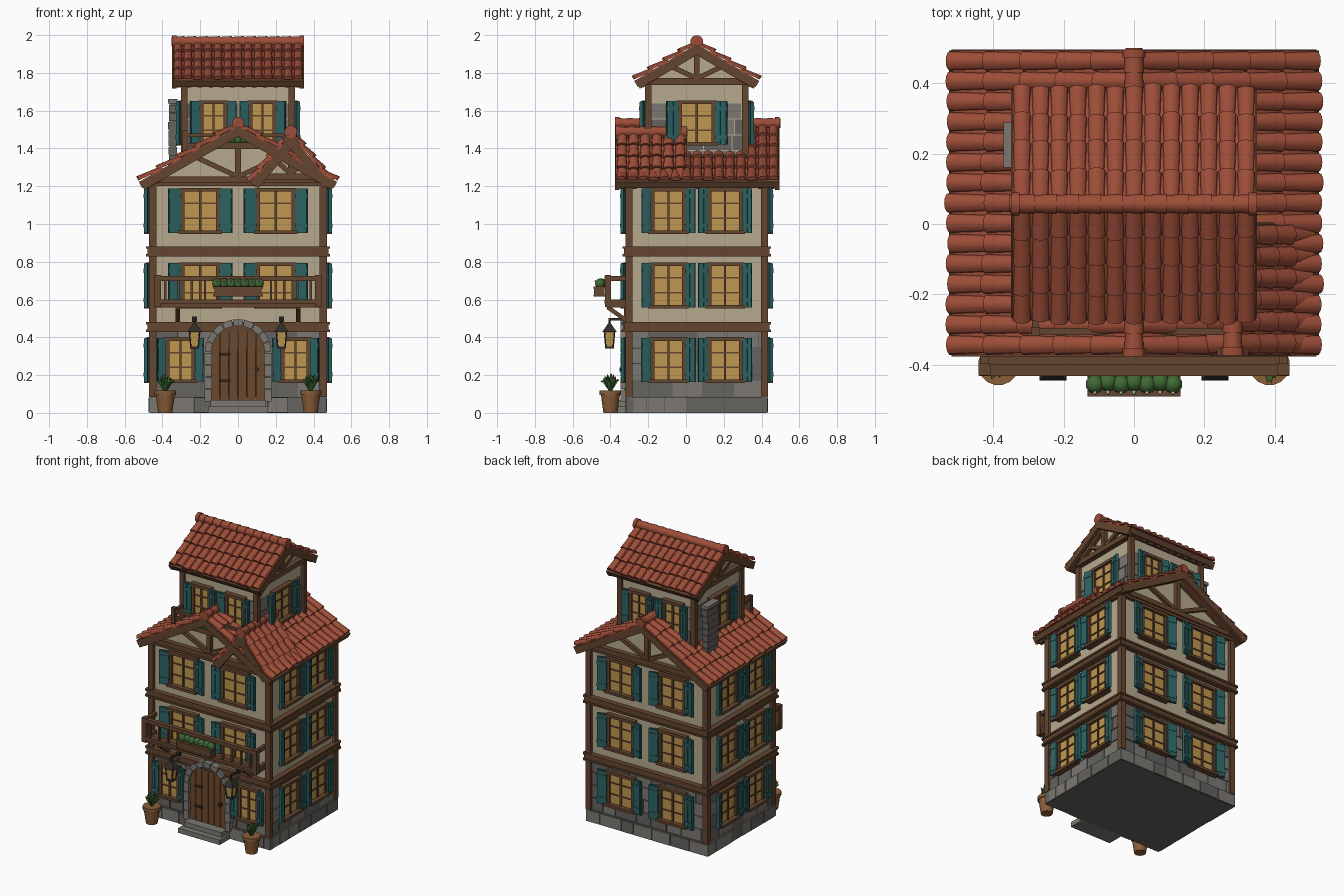
import bpy, bmesh, math, random
from mathutils import Matrix, Vector

if "Cube" in bpy.data.objects:
    bpy.data.objects.remove(bpy.data.objects["Cube"])
random.seed(4)
T, Rot, I = Matrix.Translation, Matrix.Rotation, Matrix.Identity(4)
CY = 0.057
WOOD, DARK, STONE, STONE2 = (.13, .06, .028), (.03, .025, .02), (.20, .19, .17), (.13, .125, .115)
PLASTER, TILE, TEAL, GLASS = (.47, .40, .27), (.34, .075, .04), (.025, .12, .12), (.52, .31, .08)
DOOR, LEAF, CLAY, PALE = (.15, .065, .025), (.05, .14, .035), (.25, .11, .04), (.6, .6, .45)
parts = {}


def part(name, color):
    return parts.setdefault(name, (bmesh.new(), color))[0]


def box(name, col, c, s, M=I, R=I):
    bmesh.ops.create_cube(part(name, col), size=1, matrix=M @ T(c) @ R @ Matrix.Diagonal((*s, 1)))


def beam(name, col, a, b, w, d, M=I):
    a, b = Vector(a), Vector(b)
    R = (b - a).to_track_quat('Z', 'Y').to_matrix().to_4x4()
    box(name, col, (a + b) / 2, (d, w, (b - a).length), M, R)


def cone(name, col, a, b, r1, r2, seg=10, M=I):
    a, b = Vector(a), Vector(b)
    R = (b - a).to_track_quat('Z', 'Y').to_matrix().to_4x4() @ Rot(math.pi / seg, 4, 'Z')
    bmesh.ops.create_cone(part(name, col), cap_ends=True, segments=seg, radius1=r1, radius2=r2,
                          depth=(b - a).length, matrix=M @ T((a + b) / 2) @ R)


def loft(bm, rings):
    vs = [[bm.verts.new(p) for p in r] for r in rings]
    n = len(vs[0])
    for a, b in zip(vs, vs[1:]):
        for i in range(n):
            bm.faces.new((a[i], a[(i + 1) % n], b[(i + 1) % n], b[i]))
    bm.faces.new(vs[0][::-1])
    bm.faces.new(vs[-1])


def prism(name, col, pts, y0, y1, M=I):
    loft(part(name, col), [[M @ Vector((x, y, z)) for x, z in pts] for y in (y0, y1)])


def bush(name, c, r):
    bmesh.ops.create_icosphere(part(name, LEAF), subdivisions=2, radius=r, matrix=T(c))


def face(k, hx, hy):
    # wall frame: local x to the right, -y outward, y = 0 on the wall
    return T((0, CY, 0)) @ Rot(k * math.pi / 2, 4, 'Z') @ T((0, -(hx if k % 2 else hy), 0))


def window(M, u, v, w, h, sw):
    box("window_panes", GLASS, (u, -.006, v), (w, .02, h), M)
    for s in (-1, 1):
        box("window_frames", WOOD, (u + s * (w / 2 - .008), -.012, v), (.018, .032, h), M)
        box("window_bars", WOOD, (u, -.016, v + s * h / 6), (w, .012, .008), M)
        S = M @ T((u + s * (w / 2 + sw / 2 + .002), -.032, v)) @ Rot(-s * .2, 4, 'Z')
        box("shutters", TEAL, (0, 0, 0), (sw, .014, h), S)
        for z in (-.33, .33):
            box("shutter_battens", TEAL, (0, -.009, z * h), (sw * .95, .01, .022), S)
        for x in (-.25, .25):
            box("shutter_slats", TEAL, (x * sw, -.006, 0), (sw * .4, .01, h * .96), S)
    box("window_bars", WOOD, (u, -.017, v), (.012, .014, h), M)
    box("window_frames", WOOD, (u, -.014, v + h / 2 - .006), (w + .02, .04, .02), M)
    box("window_sills", WOOD, (u, -.02, v - h / 2 + .004), (w + .03, .055, .018), M)


def stones(M, half, z0, z1, rows, depth):
    dz = (z1 - z0) / rows
    for r in range(rows):
        x = -half
        while x < half - .01:
            w = min(random.uniform(.09, .17), half - x)
            n, c = random.choice((("stones_light", STONE), ("stones_dark", STONE2)))
            box(n, c, (x + w / 2, 0, z0 + (r + .5) * dz), (w - .005, depth * random.uniform(1.6, 2), dz - .005), M)
            x += w


def roof(name, M, half, ze, zr, y0, y1, cols, rows, tails):
    L, ym, ln = math.hypot(half, zr - ze), (y0 + y1) / 2, y1 - y0
    p, d, bm = ln / cols, L / rows, part(name + "_tiles", TILE)
    for s in (-1, 1):
        B = Matrix(((s * half / L, 0, s * (zr - ze) / L, 0), (0, 1, 0, 0), ((ze - zr) / L, 0, half / L, 0), (0, 0, 0, 1)))
        S = M @ T((0, 0, zr)) @ B
        box(name + "_deck", TILE, (L / 2, ym, -.012), (L, ln, .024), S)
        box(name + "_fascia", WOOD, (L + .004, ym, -.018), (.022, ln, .036), S)
        for y in (y0 + .008, y1 - .008):
            box(name + "_bargeboards", WOOD, (L / 2, y, -.028), (L + .02, .024, .045), S)
        for i in range(tails):
            box(name + "_rafter_tails", WOOD, (L - .05, y0 + (i + .5) * ln / tails, -.038), (.09, .022, .03), S)
        # overlapping barrel tiles
        for i in range(cols):
            for j in range(rows):
                y, jit = y0 + (i + .5) * p, random.uniform(-.006, .006)
                ends = ((j * d - .01, .38 * p, -.004), ((j + 1) * d + .008 + jit, .47 * p, .008))
                loft(bm, [[S @ Vector((x, y + r * math.cos(k * math.pi / 6), h + .85 * r * math.sin(k * math.pi / 6)))
                           for k in range(7)] for x, r, h in ends])
    n = max(4, round(ln / .062))
    for i in range(n):
        a = y0 + i * ln / n
        cone(name + "_ridge_caps", TILE, (0, a, zr + .013), (0, a + ln / n + .008, zr + .013), .030, .025, 12, M)
    for y in (y0 + .008, y1 - .008):
        cone(name + "_ridge_caps", TILE, (0, y - .012, zr + .013), (0, y + .012, zr + .013), .034, .034, 12, M)


def truss(M, half, z0, z1):
    # timber pattern in a gable, flush on the wall
    N, h = "gable_timbers", z1 - z0
    box(N, WOOD, (0, -.012, z0), (2 * half, .045, .034), M)
    box(N, WOOD, (0, -.01, z0 + h / 2), (.03, .034, h), M)
    for s in (-1, 1):
        beam(N, WOOD, (0, -.008, z0 + .015), (s * half * .5, -.008, z0 + h * .48), .026, .03, M)
        beam(N, WOOD, (s * half, -.008, z0), (0, -.008, z1), .03, .034, M)


# plinth and walls
box("plinth", STONE2, (0, CY, .042), (.93, .74, .084))
box("stone_floor_wall", STONE2, (0, CY, .26), (.9, .71, .38))
C = T((0, CY, 0))
prism("plaster_walls", PLASTER, [(-.45, .44), (.45, .44), (.45, 1.24), (0, 1.49), (-.45, 1.24)], -.355, .355, C)
CR = C @ Rot(math.pi / 2, 4, 'Z')
prism("tower_walls", PLASTER, [(-.255, 1.2), (.255, 1.2), (.255, 1.77), (0, 1.925), (-.255, 1.77)], -.28, .28, CR)

# each side: stonework, beams, windows
for k in range(4):
    M, side = face(k, .45, .355), k % 2
    half = .355 if side else .45
    stones(M, half + .022, 0, .084, 1, .024)
    stones(M, half, .084, .435, 4, .008)
    for z in (.455, .855):
        box("floor_beams", WOOD, (0, -.01, z), (2 * half + .05, .04, .036), M)
        for dz in (-.02, .02):
            box("floor_beam_mouldings", WOOD, (0, -.014, z + dz), (2 * half + .06, .046, .012), M)
    box("floor_beams", WOOD, (0, -.008, 1.215), (2 * half + .03, .036, .03), M)
    for z in (.28, .675, 1.07):
        for s in (-1, 1):
            if k == 0 and z < .3:
                window(M, s * .305, z, .15, .235, .045)
            else:
                window(M, s * (.15 if side else .2), z, .18 if side else .2, .235, .05 if side else .068)
    W = face(k, .28, .255)
    th = .255 if side else .28
    stones(W, th, 1.22, 1.64, 5, .007)
    box("tower_beams", WOOD, (0, -.01, 1.752), (2 * th + .03, .04, .03), W)
    for u in ((0,) if side else (-.13, .13)):
        window(W, u, 1.535, .19 if side else .14, .23, .065 if side else .05)
    if side:
        truss(W, .27, 1.755, 1.92)
    else:
        truss(M, .46, 1.235, 1.49)

# corner posts
for sx in (-1, 1):
    for sy in (-1, 1):
        box("corner_posts", WOOD, (sx * .451, CY + sy * .359, .655), (.038, .038, 1.14))
        box("tower_corner_posts", WOOD, (sx * .284, CY + sy * .256, 1.5), (.034, .034, .52))

# roofs
roof("main_roof", I, .512, 1.23, 1.52, -.372, .492, 15, 5, 13)
roof("tower_roof", CR, .318, 1.765, 1.953, -.345, .345, 13, 4, 12)
D = T((.28, 0, 0))
roof("dormer_roof", D, .205, 1.23, 1.475, -.37, 0, 6, 4, 0)
prism("dormer_wall", PLASTER, [(-.16, 1.24), (.16, 1.24), (0, 1.44)], -.32, -.02, D)
truss(D @ T((0, -.325, 0)), .17, 1.25, 1.44)

# side chimney
for i in range(8):
    j = random.uniform(-.005, .005)
    box("chimney", STONE if i % 2 else STONE2, (-.345 + j, .225, 1.30 + i * .044), (.045, .115 + j, .04))
box("chimney_core", STONE2, (-.345, .225, 1.46), (.036, .1, .38))
box("chimney_cap", STONE, (-.345, .225, 1.65), (.052, .13, .022))

# arched door with stone surround and steps
F = face(0, .45, .355)
arc = lambda r, a: (r * math.cos(a), .32 + r * math.sin(a))
for i in range(6):
    x0, x1 = -.142 + i * .0475, -.142 + (i + 1) * .0475 - .004
    top = [(x, .32 + math.sqrt(max(0, .145 ** 2 - x * x))) for x in (x1, (x0 + x1) / 2, x0)]
    prism("door_planks", DOOR, [(x0, .06), (x1, .06)] + top, -.03, .01, F)
box("door_backing", DARK, (0, -.008, .2), (.28, .02, .26), F)
for i in range(9):
    a, b = math.pi * i / 9 + .015, math.pi * (i + 1) / 9 - .015
    prism("door_arch", STONE, [arc(.142, a), arc(.176, a), arc(.176, (a + b) / 2), arc(.176, b), arc(.142, b)], -.048, .01, F)
for s in (-1, 1):
    for i in range(4):
        box("door_jambs", STONE, (s * .159, -.02, .092 + i * .065), (.035 + .006 * (i % 2), .056, .061), F)
for z in (.17, .31):
    box("door_hinges", DARK, (-.07, -.033, z), (.06, .012, .012), F)
cone("door_handle", DARK, (.1, -.03, .23), (.1, -.055, .23), .012, .012, 10, F)
box("lower_step", STONE, (0, -.365, .017), (.32, .13, .034))
box("upper_step", STONE, (0, -.345, .05), (.29, .09, .034))

# front balcony
box("balcony_floor", WOOD, (0, -.365, .57), (.87, .11, .022))
for z, h in ((.59, .022), (.712, .026)):
    box("balcony_rails", WOOD, (0, -.415, z), (.88, .032, h))
    for s in (-1, 1):
        box("balcony_rails", WOOD, (s * .425, -.36, z), (.024, .11, h))
for s in (-1, 1):
    box("balcony_posts", WOOD, (s * .425, -.413, .645), (.034, .034, .17))
    beam("balcony_brackets", WOOD, (s * .32, -.31, .485), (s * .32, -.415, .56), .022, .024)
    box("balcony_brackets", WOOD, (s * .32, -.318, .52), (.024, .022, .08))
for i in range(12):
    box("balusters", WOOD, (-.385 + i * .07, -.415, .65), (.012, .014, .12))

# planters
box("flower_box", WOOD, (0, -.46, .645), (.25, .055, .045))
box("flower_box_rim", WOOD, (0, -.46, .664), (.265, .06, .01))
box("flower_box_foot", WOOD, (0, -.46, .622), (.265, .06, .01))
box("upper_flower_box", WOOD, (0, -.335, 1.415), (.24, .04, .035))
for i in range(7):
    x = -.111 + i * .037
    bush("flower_bushes", (x, -.455 + .006 * (i % 2), .685), .027)
    bush("upper_flower_bushes", (x * .85, -.34, 1.445), .022)
    cone("blossoms", PALE, (x, -.475, .695), (x, -.484, .70), .007, .004, 6)

# upper balcony rail
for z in (1.42, 1.47):
    box("upper_rail", WOOD, (0, -.305, z), (.58, .02, .018))
for s in (-1, 1):
    box("upper_rail_posts", WOOD, (s * .28, -.305, 1.42), (.026, .026, .15))
    box("upper_rail_sides", WOOD, (s * .28, -.255, 1.47), (.018, .1, .018))

# lanterns and potted plants
for s in (-1, 1):
    x, y = s * .23, -.405
    cone("lantern_glass", GLASS, (x, y, .35), (x, y, .43), .028, .038, 4)
    cone("lantern_base", DARK, (x, y, .34), (x, y, .352), .034, .034, 4)
    cone("lantern_roof", DARK, (x, y, .428), (x, y, .472), .055, .012, 4)
    cone("lantern_hook", DARK, (x, y, .47), (x, y, .498), .005, .005, 6)
    for a in range(4):
        c, d = math.cos(a * math.pi / 2 + .785), math.sin(a * math.pi / 2 + .785)
        cone("lantern_bars", DARK, (x + .028 * c, y + .028 * d, .35), (x + .038 * c, y + .038 * d, .43), .004, .004, 6)
    box("lantern_arm", DARK, (x, -.355, .496), (.012, .11, .012))
    box("lantern_plate", DARK, (x, -.325, .47), (.026, .012, .08))
    px, py = s * .385, -.4
    cone("plant_pots", CLAY, (px, py, 0), (px, py, .1), .038, .052, 16)
    cone("plant_pots", CLAY, (px, py, .095), (px, py, .118), .058, .058, 16)
    for i in range(22):
        a, out = i * 2.4, .012 + .043 * random.random()
        dx, dy, h = out * math.cos(a), out * math.sin(a), .225 - out * 1.1
        m = (px + dx * .7, py + dy * .7, (h + .115) / 2)
        cone("plant_leaves", LEAF, (px, py, .11), (px + dx * .6, py + dy * .6, .165), .004, .011, 4)
        cone("plant_leaves", LEAF, (px + dx * .6, py + dy * .6, .165), (px + dx, py + dy, h), .011, .001, 4)

# turn the collected parts into objects
mats = {}
for name, (bm, col) in parts.items():
    bmesh.ops.recalc_face_normals(bm, faces=bm.faces)
    me = bpy.data.meshes.new(name)
    bm.to_mesh(me)
    bm.free()
    if col not in mats:
        mats[col] = bpy.data.materials.new("colour_%d" % len(mats))
        mats[col].diffuse_color = (*col, 1)
    me.materials.append(mats[col])
    ob = bpy.data.objects.new(name, me)
    bpy.context.collection.objects.link(ob)
    if any(w in name for w in ("_tiles", "caps", "pots", "bushes")):
        bpy.ops.object.select_all(action='DESELECT')
        ob.select_set(True)
        bpy.context.view_layer.objects.active = ob
        bpy.ops.object.shade_smooth_by_angle()

for m in bpy.data.materials:
    if m.users and not m.is_grease_pencil:
        m.use_nodes = True
        m.node_tree.nodes["Principled BSDF"].inputs["Base Color"].default_value = m.diffuse_color
